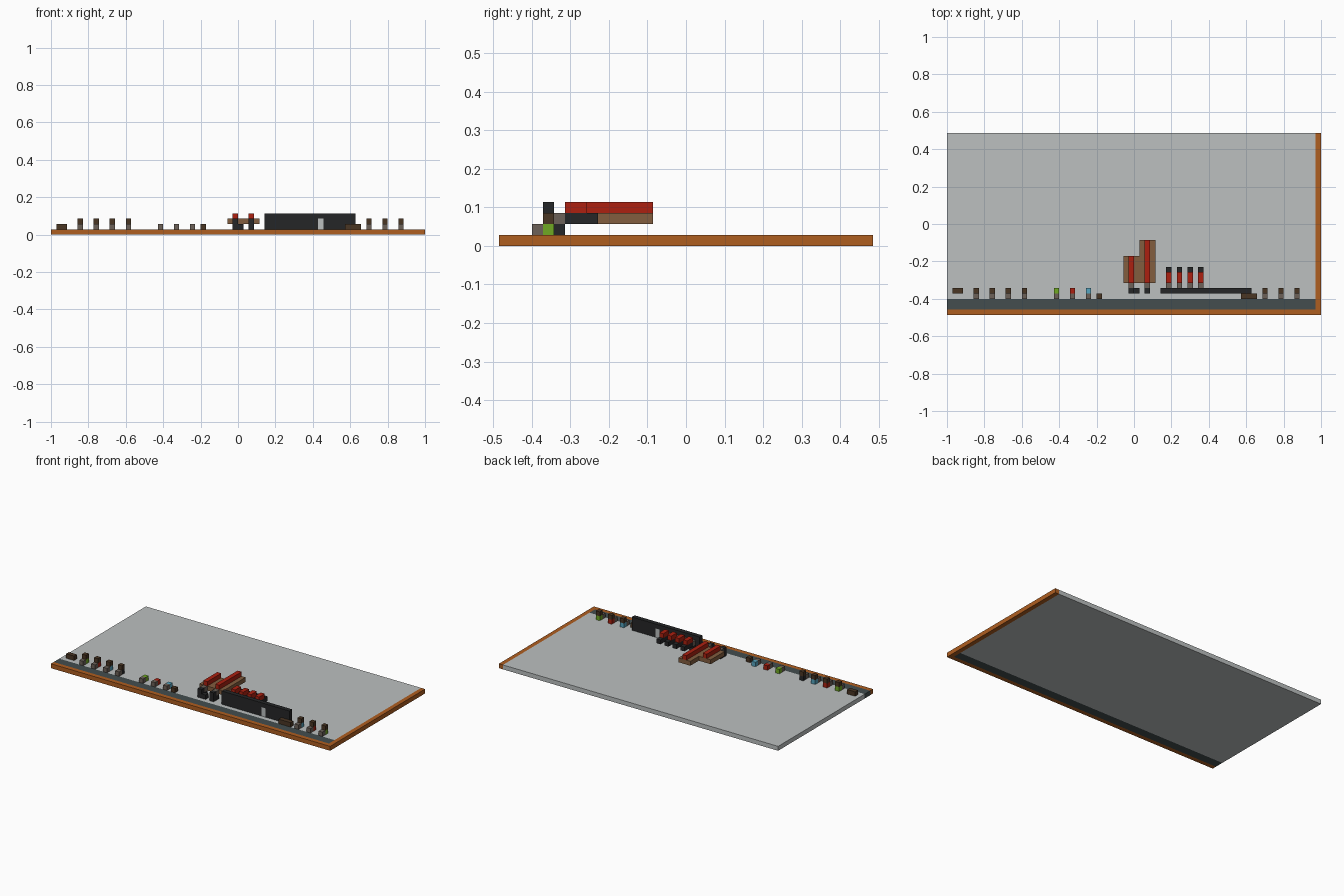
import bpy
import bmesh
from mathutils import Vector

cube = bpy.data.objects.get("Cube")
if cube:
    bpy.data.objects.remove(cube, do_unlink=True)

CELL = 2 / 70                       # one block
ORIGIN = Vector((-1, -17 * CELL, 0))


def material(name, rgb):
    linear = [((c / 255 + 0.055) / 1.055) ** 2.4 for c in rgb] + [1]
    mat = bpy.data.materials.new(name)
    mat.use_nodes = True
    mat.diffuse_color = linear
    mat.node_tree.nodes["Principled BSDF"].inputs["Base Color"].default_value = linear
    return mat


orange = material("orange wood", (175, 94, 32))
grey = material("light grey", (188, 192, 192))
slate = material("slate", (67, 77, 78))
red = material("red", (172, 32, 16))
brown = material("brown", (130, 93, 62))
dark_brown = material("dark brown", (74, 54, 36))
stone = material("grey brown", (108, 97, 88))
green = material("green", (112, 170, 36))
blue = material("blue", (86, 165, 192))
black = material("black", (37, 38, 39))


def block(name, mat, start, size=(1, 1, 1)):
    """Box covering whole cells, from its lowest corner cell."""
    bm = bmesh.new()
    bmesh.ops.create_cube(bm, size=1)
    for v in bm.verts:
        v.co = ORIGIN + CELL * Vector(
            [s + d * (c + 0.5) for s, d, c in zip(start, size, v.co)])
    mesh = bpy.data.meshes.new(name)
    bm.to_mesh(mesh)
    bm.free()
    mesh.materials.append(mat)
    obj = bpy.data.objects.new(name, mesh)
    bpy.context.collection.objects.link(obj)
    return obj


# Floor with its front path and two wooden edges
block("floor", grey, (0, 3, 0), (69, 31, 1))
block("path", slate, (0, 1, 0), (69, 2, 1))
block("front_edge", orange, (0, 0, 0), (70, 1, 1))
block("side_edge", orange, (69, 1, 0), (1, 33, 1))


# Small figures: legs in front, coloured body, optional head
def figure(x, colour, head=True):
    block("figure_legs", stone, (x, 3, 1))
    block("figure_body", colour, (x, 4, 1))
    if head:
        block("figure_head", dark_brown, (x, 4, 2))


for x, colour in ((5, green), (8, red), (11, blue), (14, black),
                  (59, blue), (62, red), (65, green)):
    figure(x, colour)
for x, colour in ((20, green), (23, red), (26, blue)):
    figure(x, colour, head=False)

# Low benches
block("left_bench", dark_brown, (1, 4, 1), (2, 1, 1))
block("small_stool", dark_brown, (28, 3, 1))
block("right_bench", dark_brown, (55, 3, 1), (3, 1, 1))

# Dark wall with a pale door
block("wall_long", black, (40, 4, 1), (10, 1, 3))
block("wall_short", black, (51, 4, 1), (6, 1, 3))
block("wall_lintel", black, (50, 4, 3))
block("door", grey, (50, 4, 1), (1, 1, 2))

# Row of red machines behind the wall
for x in range(41, 48, 2):
    block("machine_foot", black, (x, 5, 1))
    block("machine_neck", stone, (x, 5, 2))
    block("machine_bed", black, (x, 6, 2), (1, 3, 1))
    block("machine_top", red, (x, 6, 3), (1, 2, 1))

# Two raised brown decks with red ridges and black stands
for x, length in ((34, 5), (37, 8)):
    block("deck", brown, (x - 1, 6, 2), (3, length, 1))
    block("deck_ridge", red, (x, 6, 3), (1, length, 1))
    block("deck_neck", stone, (x, 5, 2))
    block("deck_foot", black, (x, 5, 1))
    block("deck_stand", black, (x, 4, 1), (1, 1, 2))
block("deck_step", black, (35, 4, 1))
